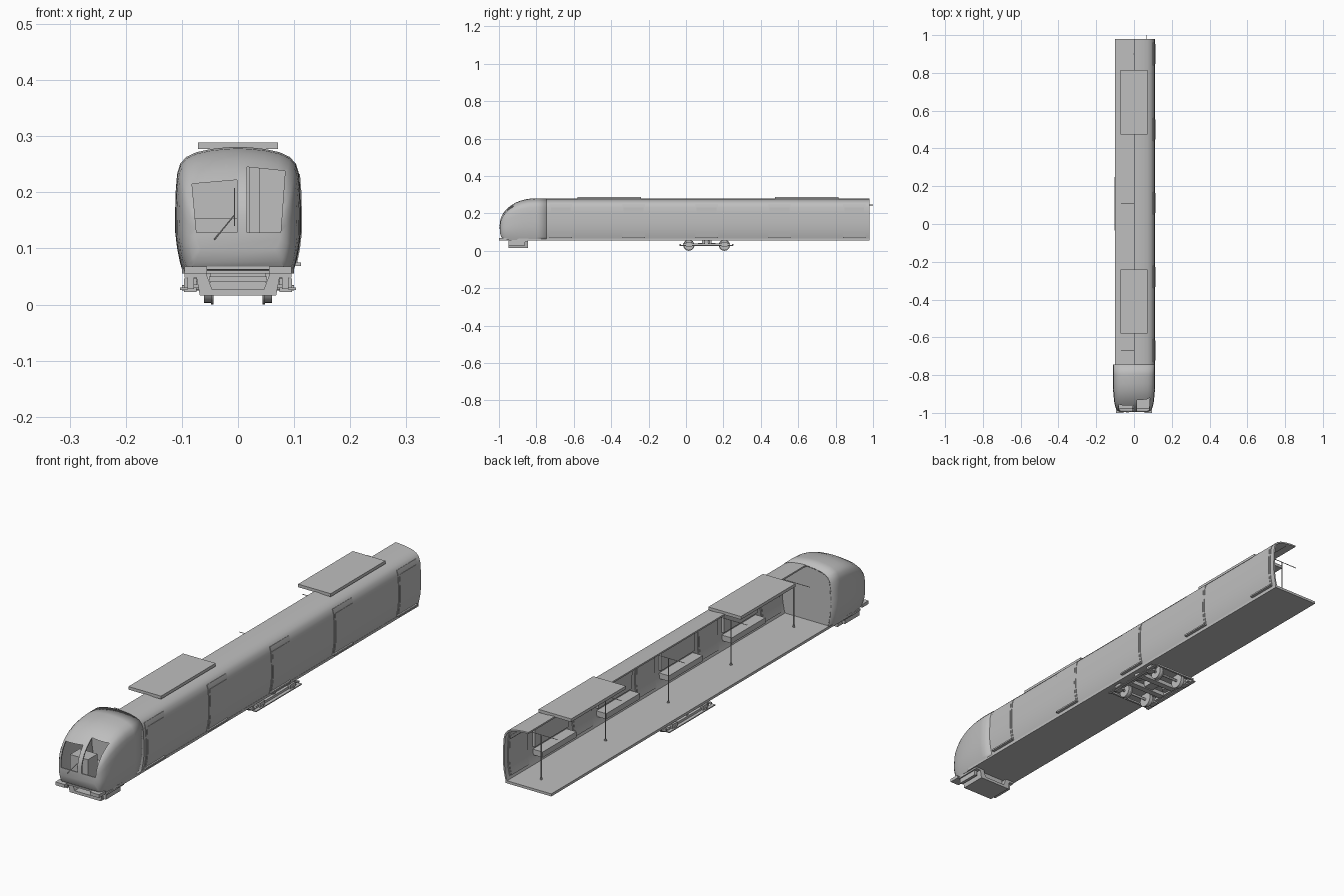
import bpy, bmesh, math
from mathutils import Vector

if "Cube" in bpy.data.objects:
    bpy.data.objects.remove(bpy.data.objects["Cube"])

mat = bpy.data.materials.new("plain_grey")
mat.diffuse_color = (0.52, 0.52, 0.52, 1)
mat.use_nodes = True
mat.node_tree.nodes["Principled BSDF"].inputs["Base Color"].default_value = mat.diffuse_color

# half cross-section of the car body (x, z), from sill to roof ridge
SECTION = [(.097, .058), (.102, .075), (.107, .10), (.1105, .13), (.1105, .16),
           (.1095, .20), (.107, .232), (.1015, .25), (.091, .262), (.073, .2705),
           (.048, .276), (.022, .279), (0, .28)]


def finish(name, bm, smooth=True):
    bmesh.ops.recalc_face_normals(bm, faces=bm.faces)
    me = bpy.data.meshes.new(name)
    bm.to_mesh(me)
    bm.free()
    me.materials.append(mat)
    ob = bpy.data.objects.new(name, me)
    bpy.context.collection.objects.link(ob)
    if smooth:
        bpy.ops.object.select_all(action='DESELECT')
        ob.select_set(True)
        bpy.context.view_layer.objects.active = ob
        bpy.ops.object.shade_smooth_by_angle(angle=math.radians(30))
    return ob


def box(name, x0, x1, y0, y1, z0, z1):
    return prism(name, [(x0, z0), (x1, z0), (x1, z1), (x0, z1)], y0, y1, False)


def prism(name, pts, y0, y1, smooth=True):
    """Extrude an (x, z) outline along y."""
    bm = bmesh.new()
    f = bm.faces.new([bm.verts.new((x, y0, z)) for x, z in pts])
    ext = bmesh.ops.extrude_face_region(bm, geom=[f])["geom"]
    bmesh.ops.translate(bm, vec=(0, y1 - y0, 0),
                        verts=[g for g in ext if isinstance(g, bmesh.types.BMVert)])
    return finish(name, bm, smooth)


def offset(pts, d):
    """Shift an open outline along its outward normals."""
    out = []
    for i, (x, z) in enumerate(pts):
        a, b = pts[max(i - 1, 0)], pts[min(i + 1, len(pts) - 1)]
        n = Vector((b[1] - a[1], a[0] - b[0])).normalized()
        out.append((x + n.x * d, z + n.y * d))
    return out


def strip(name, pts, y0, y1, outer, inner):
    return prism(name, offset(pts, outer) + offset(pts, inner)[::-1], y0, y1)


def rod(name, p, q, r, n=8):
    p, q = Vector(p), Vector(q)
    bm = bmesh.new()
    bmesh.ops.create_cone(bm, cap_ends=True, segments=n, radius1=r, radius2=r,
                          depth=(q - p).length)
    rot = (q - p).to_track_quat('Z', 'Y').to_matrix()
    bmesh.ops.rotate(bm, matrix=rot, verts=bm.verts)
    bmesh.ops.translate(bm, vec=(p + q) / 2, verts=bm.verts)
    return finish(name, bm)


# body side and half roof, with the left side left open
strip("body_side", SECTION, -.75, .98, 0, -.006)

# floor, narrowing under the nose
bm = bmesh.new()
outline = [(-.1, .98), (-.1, -.89), (-.075, -.97), (.075, -.97), (.1, -.89), (.1, .98)]
f = bm.faces.new([bm.verts.new((x, y, .055)) for x, y in outline])
ext = bmesh.ops.extrude_face_region(bm, geom=[f])["geom"]
bmesh.ops.translate(bm, vec=(0, 0, .01), verts=[g for g in ext if isinstance(g, bmesh.types.BMVert)])
finish("floor", bm, False)

# rounded cab nose: (y, bottom, top, width factor) for each ring
RINGS = [(-.745, .058, .281, 1.015), (-.80, .058, .281, 1.015), (-.845, .058, .278, 1.01),
         (-.88, .058, .270, 1.0), (-.91, .058, .258, .98), (-.94, .058, .240, .95),
         (-.962, .058, .221, .91), (-.978, .063, .200, .86), (-.989, .076, .178, .79),
         (-.995, .098, .158, .68)]
full = SECTION + [(-x, z) for x, z in SECTION[-2::-1]]
bm = bmesh.new()
loops = [[bm.verts.new((x * s, y, zb + (z - .058) / .222 * (zt - zb))) for x, z in full]
         for y, zb, zt, s in RINGS]
n = len(full)
for a, b in zip(loops, loops[1:]):
    for i in range(n):
        j = (i + 1) % n
        bm.faces.new((a[i], a[j], b[j], b[i]))
bm.faces.new(loops[-1])
nose = finish("cab_nose", bm)
m = nose.modifiers.new("thickness", 'SOLIDIFY')
m.thickness, m.offset = .005, -1

# windscreen openings
PANES = {"right": [(.016, .128), (.076, .128), (.084, .238), (.016, .245)],
         "left": [(-.002, .128), (-.074, .128), (-.082, .215), (-.002, .222)]}
for side, pts in PANES.items():
    cut = prism(side + "_window_cutter", pts, -1.1, -.82, False)
    cut.hide_render = True
    cut.hide_viewport = True
    m = nose.modifiers.new(side + "_window", 'BOOLEAN')
    m.operation, m.object, m.solver = 'DIFFERENCE', cut, 'EXACT'

# bulkhead behind the cab, its door, the driver's desk and the wiper
inner = offset(SECTION, -.003)
inner[-1] = (0, .277)
prism("bulkhead", inner + [(-x, z) for x, z in inner[-2::-1]], -.756, -.748)
box("bulkhead_door", .02, .038, -.76, -.755, .066, .25)
box("driver_desk", -.08, -.002, -.93, -.87, .065, .153)
rod("wiper_arm", (-.042, -1.0, .116), (-.006, -.99, .16), .0012, 6)
rod("wiper_blade", (-.006, -.992, .14), (-.006, -.965, .207), .0012, 6)

# doors with frames and sills
DOORS = [-.67, -.28, .11, .50, .90]
for y in DOORS:
    strip("door_frame", SECTION[1:8], y - .06, y + .06, .002, -.009)
    strip("door_leaf", SECTION[1:7], y - .053, y + .053, .0035, -.010)
    box("door_sill", .099, .112, y - .06, y + .06, .069, .075)
    # grab pole and cross bar in each vestibule
    rod("grab_pole", (0, y, .064), (0, y, .24), .002)
    rod("pole_foot", (0, y, .064), (0, y, .069), .005)
    rod("cross_bar", (-.07, y, .24), (.07, y, .24), .0015, 6)
rod("hand_rail", (.065, -.75, .245), (.065, 1.0, .245), .0015, 6)

# bench seats between the doors
for a, b in zip(DOORS, DOORS[1:]):
    y = (a + b) / 2
    box("seat_cushion", .06, .105, y - .105, y + .105, .098, .12)
    strip("seat_back", SECTION[3:6], y - .105, y + .105, -.004, -.016)

# roof units
for y in (-.41, .645):
    box("roof_unit", -.071, .071, y - .17, y + .17, .277, .289)

# front step plate, under-nose bracket and hangers
box("front_lip", -.092, .092, -.985, -.95, .062, .068)
for s in (-1, 1):
    box("corner_step", *sorted((s * .055, s * .095)), -1.0, -.96, .055, .068)
    box("side_hanger", *sorted((s * .078, s * .09)), -.95, -.86, .028, .055)
prism("under_nose_bracket",
      [(-.095, .056), (-.095, .048), (-.074, .048), (-.068, .016), (.068, .016),
       (.074, .048), (.095, .048), (.095, .056), (.057, .056), (.046, .027),
       (-.046, .027), (-.057, .056)], -.95, -.845, False)
box("bracket_rear_plate", -.05, .05, -.87, -.862, .026, .055)
box("bracket_cross_bar", -.052, .052, -.93, -.90, .04, .05)

# bogie
for y in (.015, .205):
    rod("axle", (-.1, y, .03), (.1, y, .03), .005, 12)
    for s in (-1, 1):
        rod("wheel", (s * .048, y, .03), (s * .061, y, .03), .027, 24)
        rod("wheel_flange", (s * .044, y, .03), (s * .048, y, .03), .030, 24)
        box("axle_box", *sorted((s * .074, s * .096)), y - .016, y + .016, .022, .046)
for s in (-1, 1):
    box("bogie_side_beam", *sorted((s * .078, s * .09)), -.015, .235, .029, .039)
    box("bogie_step_bar", *sorted((s * .09, s * .103)), -.035, .25, .026, .030)
    rod("air_spring", (s * .07, .11, .036), (s * .07, .11, .056), .015, 16)
for y in (.075, .145):
    box("bogie_cross_beam", -.08, .08, y - .012, y + .012, .026, .042)
for y in (-.03, .25):
    box("bogie_end_beam", -.09, .09, y - .004, y + .004, .029, .036)
box("bogie_pivot", -.02, .02, .085, .135, .03, .056)
